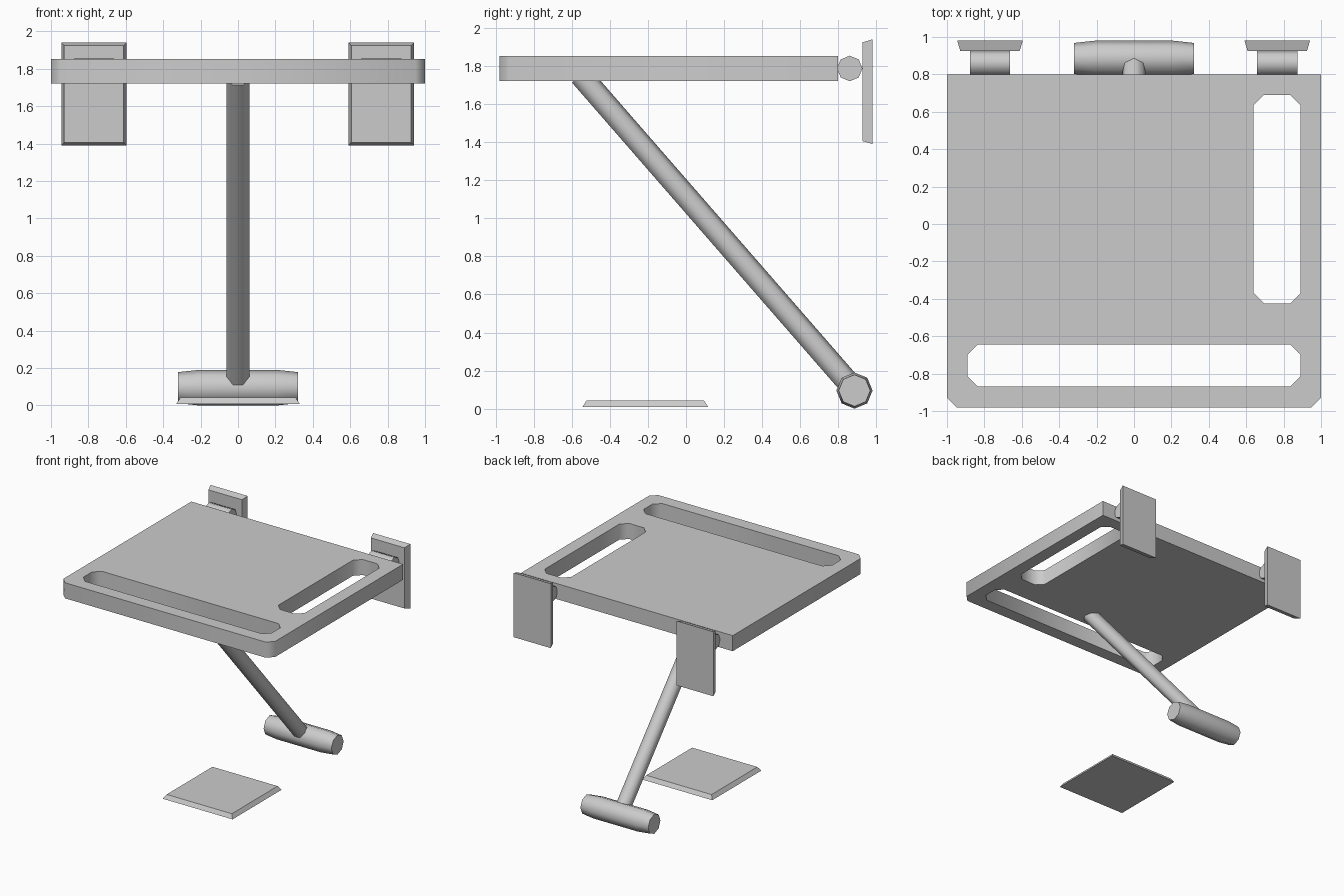
import bpy, bmesh, math
from mathutils import Vector, Matrix

cube = bpy.data.objects.get("Cube")
if cube:
    bpy.data.objects.remove(cube, do_unlink=True)

GREY = (0.6, 0.6, 0.6, 1.0)
grey = bpy.data.materials.new("plain_grey")
grey.use_nodes = True
grey.diffuse_color = GREY
grey.node_tree.nodes["Principled BSDF"].inputs["Base Color"].default_value = GREY


def finish(name, bm, smooth=False):
    bmesh.ops.recalc_face_normals(bm, faces=bm.faces)
    mesh = bpy.data.meshes.new(name)
    bm.to_mesh(mesh)
    bm.free()
    mesh.materials.append(grey)
    obj = bpy.data.objects.new(name, mesh)
    bpy.context.collection.objects.link(obj)
    if smooth:
        bpy.ops.object.select_all(action='DESELECT')
        obj.select_set(True)
        bpy.context.view_layer.objects.active = obj
        bpy.ops.object.shade_smooth_by_angle(angle=math.radians(60))
    return obj


def loft(name, rings, smooth=False):
    """Skin a list of rings of points and cap both ends."""
    bm = bmesh.new()
    loops = [[bm.verts.new(p) for p in ring] for ring in rings]
    for a, b in zip(loops, loops[1:]):
        for i in range(len(a)):
            j = (i + 1) % len(a)
            bm.faces.new((a[i], a[j], b[j], b[i]))
    bm.faces.new(loops[0])
    bm.faces.new(loops[-1])
    return finish(name, bm, smooth)


def rod(name, stations, up, sides):
    """Faceted round bar through (centre, radius) stations, one corner towards up."""
    axis = (Vector(stations[-1][0]) - Vector(stations[0][0])).normalized()
    side = axis.cross(Vector(up)).normalized()
    top = side.cross(axis)
    turns = [math.tau * i / sides for i in range(sides)]
    rings = [[Vector(c) + r * (top * math.cos(t) + side * math.sin(t)) for t in turns]
             for c, r in stations]
    return loft(name, rings, True)


def rectangle(x0, x1, y0, y1, front=0.0, back=0.0):
    """Outline with its front and back corners cut off."""
    pts = []
    for x, y, sx, sy, c in ((x0, y0, 1, 1, front), (x1, y0, -1, 1, front),
                            (x1, y1, -1, -1, back), (x0, y1, 1, -1, back)):
        if c:
            pair = [(x, y + sy * c), (x + sx * c, y)]
            pts += pair if sx == sy else pair[::-1]
        else:
            pts.append((x, y))
    return pts


# Table top with two slots
BOTTOM, TOP = 1.72, 1.853
bm = bmesh.new()
for outline in (rectangle(-1, 1, -0.98, 0.798, front=0.052),
                rectangle(-0.89, 0.89, -0.87, -0.645, 0.055, 0.055),
                rectangle(0.64, 0.89, -0.425, 0.69, 0.055, 0.055)):
    verts = [bm.verts.new((x, y, BOTTOM)) for x, y in outline]
    for i, v in enumerate(verts):
        bm.edges.new((v, verts[(i + 1) % len(verts)]))
bmesh.ops.triangle_fill(bm, edges=bm.edges[:], use_beauty=True, normal=(0, 0, 1))
raised = bmesh.ops.extrude_face_region(bm, geom=bm.faces[:], use_keep_orig=True)["geom"]
bmesh.ops.translate(bm, vec=(0, 0, TOP - BOTTOM),
                    verts=[g for g in raised if isinstance(g, bmesh.types.BMVert)])
finish("table_top", bm, True)

# Wall brackets: hinge barrel and tapered plate on each side
for label, x in (("left", 0.766), ("right", -0.77)):
    rod("hinge_" + label, [((x - 0.108, 0.86, 1.787), 0.067),
                           ((x + 0.108, 0.86, 1.787), 0.067)], (0, 0, 1), 8)
    rings = [[(px, y, pz) for px, pz in rectangle(x - 0.175 + c, x + 0.175 - c,
                                                  1.39 + c, 1.94 - c)]
             for y, c in ((0.98, 0.0), (0.926, 0.016))]
    loft("wall_plate_" + label, rings)

# Sloping leg and its cross foot
FOOT = Vector((0, 0.885, 0.095))
head = Vector((0, -0.53, BOTTOM))
head += (head - FOOT).normalized() * 0.04
rod("leg", [(FOOT, 0.063), (head, 0.063)], (0, 0, 1), 7)
rod("foot", [(FOOT + Vector((x, 0, 0)), r) for x, r in
             ((-0.32, 0.083), (-0.21, 0.095), (0.21, 0.095), (0.32, 0.083))], (0, 0, 1), 8)

# Floor plate
loft("floor_plate", [[(x, y, z) for x, y in rectangle(-0.33 + c, 0.33 - c,
                                                      -0.545 + c, 0.117 - c)]
                     for z, c in ((0.008, 0.0), (0.042, 0.022))])
